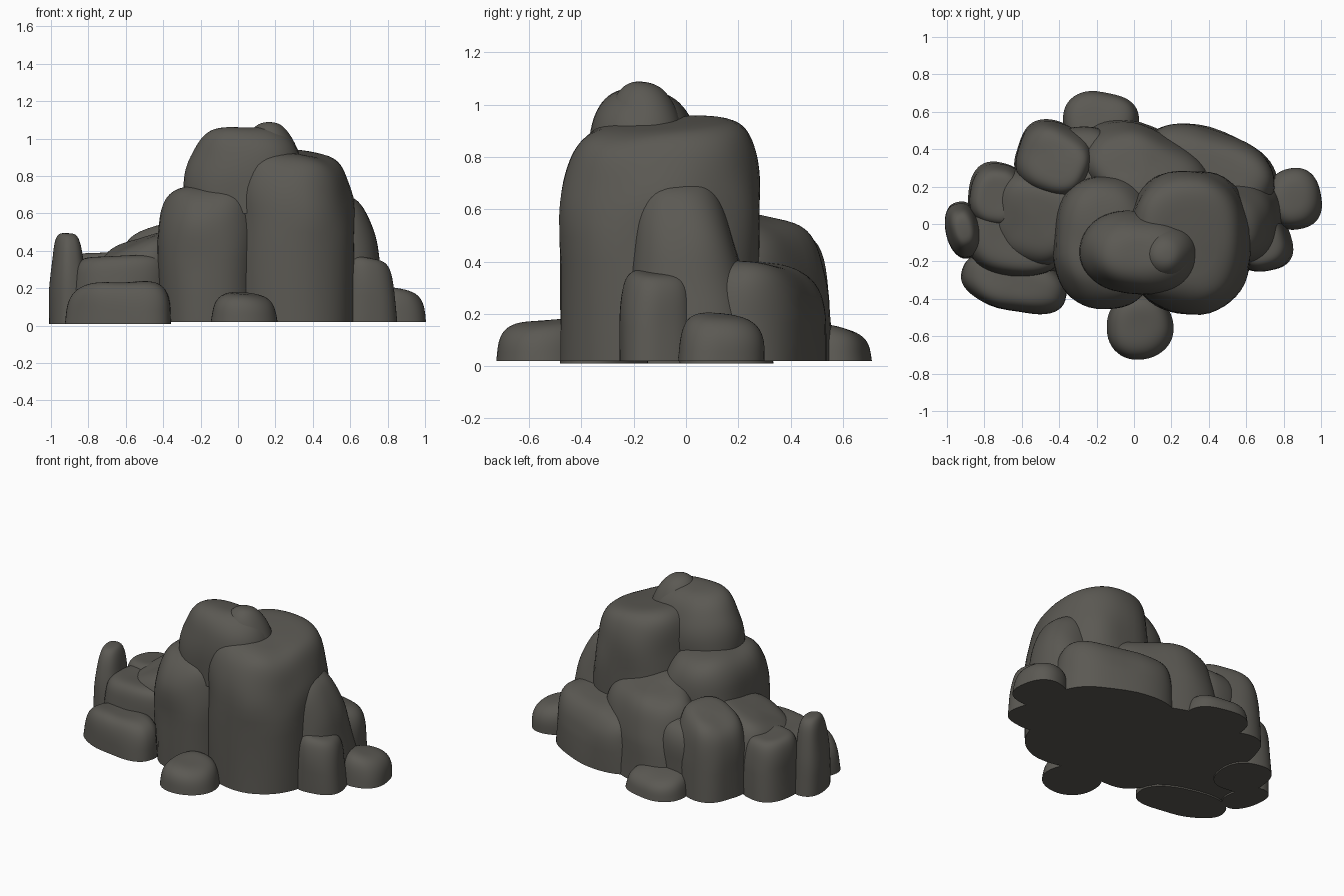
import bpy, bmesh, math
from mathutils import Vector, noise

cube = bpy.data.objects.get("Cube")
if cube:
    bpy.data.objects.remove(cube, do_unlink=True)

stone = bpy.data.materials.new("dark_stone")
stone.use_nodes = True
stone.diffuse_color = (0.105, 0.1, 0.087, 1)
shader = stone.node_tree.nodes["Principled BSDF"]
shader.inputs["Base Color"].default_value = stone.diffuse_color
shader.inputs["Roughness"].default_value = 0.9

SIDES, RINGS = 48, 20


def power(value, exponent):
    return math.copysign(abs(value) ** exponent, value)


def boulder(name, center, size, top, turn=0, tilt=(0, 0), lean=(0, 0),
            taper=0.08, round_top=0.5, plan=0.8, base=0.02, rough=0.02):
    """Flat-bottomed rounded rock: half-size plan, sloped top, tapering walls."""
    bm = bmesh.new()
    cos_t, sin_t = math.cos(math.radians(turn)), math.sin(math.radians(turn))
    seed = Vector((center[0] * 7, center[1] * 7, top * 5))

    def point(radius, height, angle):
        u = power(math.cos(angle), plan) * size[0] * radius
        v = power(math.sin(angle), plan) * size[1] * radius
        x, y = u * cos_t - v * sin_t, u * sin_t + v * cos_t
        shrink = 1 + taper * (0.5 - height)
        z = (top - base) * height + (tilt[0] * x + tilt[1] * y) * height
        p = Vector((center[0] + x * shrink + lean[0] * height,
                    center[1] + y * shrink + lean[1] * height, base + z))
        # broad weathering, fading out at the ground
        bump = noise.noise(p * 4 + seed) * rough
        out = Vector((x, y, 0))
        if out.length > 0:
            p += out.normalized() * bump * min(1, radius * 2)
        p.z += bump * height
        return p

    rings = []
    for i in range(RINGS):
        a = math.pi / 2 * i / RINGS
        radius, height = math.cos(a) ** round_top, math.sin(a) ** round_top
        rings.append([bm.verts.new(point(radius, height, 2 * math.pi * k / SIDES))
                      for k in range(SIDES)])
    crown = bm.verts.new(point(0, 1, 0))
    for low, high in zip(rings, rings[1:]):
        for k in range(SIDES):
            n = (k + 1) % SIDES
            bm.faces.new((low[k], low[n], high[n], high[k]))
    for k in range(SIDES):
        bm.faces.new((rings[-1][k], rings[-1][(k + 1) % SIDES], crown))
    bm.faces.new(rings[0][::-1])

    mesh = bpy.data.meshes.new(name)
    bm.to_mesh(mesh)
    bm.free()
    mesh.materials.append(stone)
    obj = bpy.data.objects.new(name, mesh)
    bpy.context.collection.objects.link(obj)
    bpy.ops.object.select_all(action="DESELECT")
    obj.select_set(True)
    bpy.context.view_layer.objects.active = obj
    bpy.ops.object.shade_smooth_by_angle(angle=math.radians(50))


# Tall central mass
boulder("main_boulder", (0.295, -0.095), (0.33, 0.385), 0.925, tilt=(-0.16, 0.08),
        taper=0.0, round_top=0.32, plan=0.84)
boulder("shoulder_boulder", (-0.15, -0.1), (0.28, 0.36), 0.75, taper=-0.06,
        round_top=0.42, plan=0.82)
boulder("cap_boulder", (0.035, -0.155), (0.32, 0.22), 1.06, base=0.6, turn=-5,
        tilt=(0.02, -0.12), taper=0.05, round_top=0.6, plan=0.95)
boulder("cap_knob", (0.18, -0.165), (0.15, 0.14), 1.08, base=0.85,
        tilt=(0, -0.15), taper=0.3, round_top=0.8, plan=1)

# Rocks stepping down the right-hand end of the outline
boulder("side_rock", (0.57, 0.035), (0.21, 0.22), 0.71, lean=(-0.03, -0.07),
        tilt=(-0.5, 0), taper=0.3)
boulder("side_step", (0.69, -0.11), (0.145, 0.135), 0.36, turn=15,
        tilt=(-0.2, 0), taper=0.2, round_top=0.36)
boulder("side_pebble", (0.86, 0.13), (0.14, 0.16), 0.19, turn=10,
        tilt=(-0.1, -0.2), plan=0.9, round_top=0.58)

# Back rocks
boulder("back_broad_rock", (0.4, 0.28), (0.36, 0.21), 0.4, turn=-21,
        tilt=(0, -0.1), round_top=0.38)
boulder("back_middle_rock", (0.06, 0.28), (0.36, 0.22), 0.57, turn=-24,
        tilt=(-0.05, -0.28), taper=0.15, round_top=0.37)
boulder("back_ridge_rock", (-0.42, 0.335), (0.21, 0.19), 0.52, turn=-22,
        tilt=(0.25, -0.1), taper=0.1, round_top=0.36, plan=0.75)
boulder("back_infill", (-0.27, 0.3), (0.2, 0.22), 0.48, tilt=(0, -0.15),
        round_top=0.36)
boulder("back_pebble", (-0.18, 0.54), (0.195, 0.165), 0.16, tilt=(0, -0.15),
        turn=-6)

# Low ledges and upright stone
boulder("lower_ledge", (-0.61, -0.03), (0.27, 0.25), 0.375, turn=-10,
        taper=0.08, round_top=0.28, plan=0.75)
boulder("middle_ledge", (-0.54, 0.03), (0.25, 0.25), 0.45, turn=-15,
        tilt=(0.28, 0.1), taper=0.1, round_top=0.35, plan=0.75)
boulder("corner_block", (-0.73, 0.15), (0.145, 0.165), 0.39, turn=-8,
        round_top=0.32, taper=0.1, base=0.01)
boulder("upright_stone", (-0.91, -0.03), (0.085, 0.145), 0.49, turn=14,
        taper=0.15, round_top=0.5, base=0.01)
boulder("front_ledge", (-0.635, -0.315), (0.275, 0.14), 0.235, turn=-14,
        tilt=(0.05, 0), base=0.01, round_top=0.48)
boulder("front_pebble", (0.03, -0.54), (0.175, 0.17), 0.175, tilt=(0, 0.14),
        plan=0.9, round_top=0.55)
